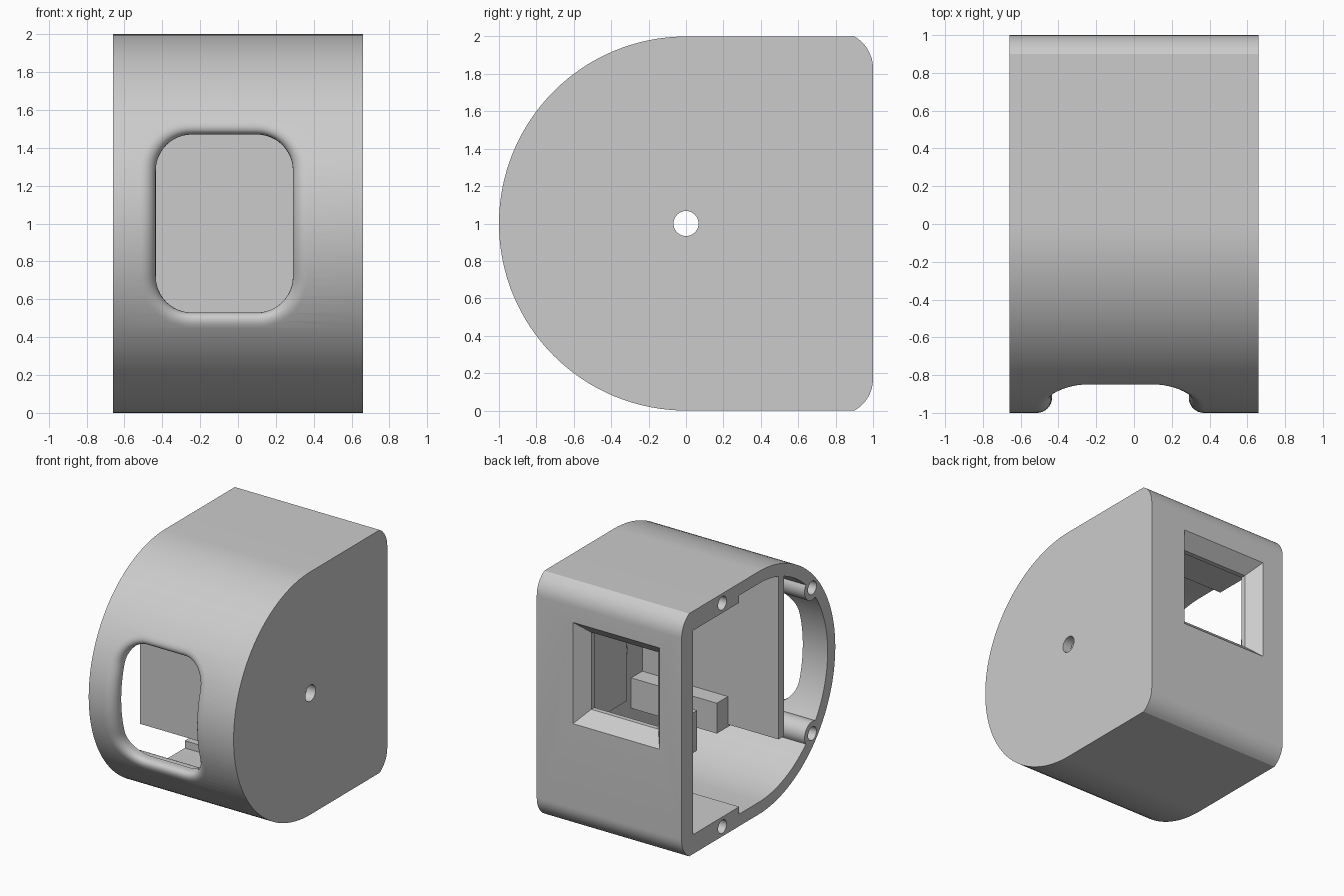
import bpy, bmesh
from math import sin, cos, pi, sqrt

cube = bpy.data.objects.get("Cube")
if cube:
    bpy.data.objects.remove(cube, do_unlink=True)

grey = bpy.data.materials.new("plain_grey")
grey.use_nodes = True
COLOUR = (0.6, 0.6, 0.6, 1)
grey.diffuse_color = COLOUR
grey.node_tree.nodes["Principled BSDF"].inputs["Base Color"].default_value = COLOUR


def loft(name, loops):
    """Solid skinned through matching closed loops, capped at both ends."""
    bm = bmesh.new()
    rings = [[bm.verts.new(p) for p in loop] for loop in loops]
    n = len(rings[0])
    for a, b in zip(rings, rings[1:]):
        for i in range(n):
            j = (i + 1) % n
            bm.faces.new((a[i], a[j], b[j], b[i]))
    bm.faces.new(rings[0][::-1])
    bm.faces.new(rings[-1])
    bmesh.ops.recalc_face_normals(bm, faces=bm.faces)
    mesh = bpy.data.meshes.new(name)
    bm.to_mesh(mesh)
    bm.free()
    mesh.materials.append(grey)
    obj = bpy.data.objects.new(name, mesh)
    bpy.context.collection.objects.link(obj)
    return obj


def prism(name, profile, x0, x1):
    return loft(name, [[(x, y, z) for y, z in profile] for x in (x0, x1)])


def box(name, x0, x1, y0, y1, z0, z1):
    return prism(name, [(y0, z0), (y1, z0), (y1, z1), (y0, z1)], x0, x1)


def rod(name, y, z, r, x0, x1):
    ring = [(y + r * cos(i * pi / 16), z + r * sin(i * pi / 16)) for i in range(32)]
    return prism(name, ring, x0, x1)


def subtract(target, cutter):
    """Cut one solid from another, then discard the cutter."""
    mod = target.modifiers.new("cut", "BOOLEAN")
    mod.operation = "DIFFERENCE"
    mod.solver = "EXACT"
    mod.object = cutter
    bpy.context.view_layer.objects.active = target
    bpy.ops.object.modifier_apply(modifier=mod.name)
    bpy.data.objects.remove(cutter, do_unlink=True)


def half_round(r, n=64):
    """Half circle bulging to the front, listed top to bottom."""
    return [(-r * sin(i * pi / n), 1 + r * cos(i * pi / n)) for i in range(n + 1)]


def window_loop(offset):
    """Rounded rectangle in x, z with subdivided sides."""
    cx, hw, hh, r = -0.072, 0.362, 0.47, 0.19
    pts = []
    for k, (sx, sz) in enumerate(((1, 1), (-1, 1), (-1, -1), (1, -1))):
        for i in range(13):
            a = k * pi / 2 + i * pi / 24
            pts.append((cx + sx * (hw - r) + (r + offset) * cos(a),
                        1 + sz * (hh - r) + (r + offset) * sin(a)))
    out = []
    for i, p in enumerate(pts):
        q = pts[(i + 1) % len(pts)]
        steps = 12 if i % 13 == 12 else 1
        out += [(p[0] + (q[0] - p[0]) * s / steps,
                 p[1] + (q[1] - p[1]) * s / steps) for s in range(steps)]
    return out


# Outer body: round front, flat top and bottom, eased back corners
arc = [(0.805 + 0.195 * cos(i * 0.132), 0.17 - 0.195 * sin(i * 0.132)) for i in range(9)]
body = half_round(1) + arc[::-1] + [(y, 2 - z) for y, z in arc]
housing = prism("housing", body, -0.66, 0.66)

# Cavity, open on one side, with the inner fittings left standing
hollow = prism("hollow", half_round(0.9) + [(0.85, 0.1), (0.85, 1.9)], -0.75, 0.58)
fittings = [
    box("partition", -0.8, 0.7, -0.33, -0.26, 0.52, 2.1),
    box("crossbeam", -0.2, 0.7, -0.29, -0.115, 0.5, 0.75),
    box("window_rib", 0.25, 0.31, 0.42, 0.95, 0.85, 2.1),
    box("catch", -0.62, -0.46, 0.74, 0.95, 0.8, 1.13),
    box("top_boss", -0.8, 0.7, 0.25, 0.95, 1.84, 2.1),
    box("bottom_boss", -0.8, 0.7, 0.25, 0.95, -0.1, 0.16),
    rod("upper_front_boss", -0.7, 1.6, 0.1, -0.8, 0.7),
    rod("lower_front_boss", -0.7, 0.4, 0.1, -0.8, 0.7),
]
for part in fittings:
    subtract(hollow, part)
subtract(housing, hollow)

# Front window with a rounded lip following the curved face
LIP = 0.08
lip_loops = [[(x, -0.5, z) for x, z in window_loop(0)]]
for i in range(9):
    t = i * pi / 16
    depth = LIP * (1 - sin(t))
    lip_loops.append([(x, depth - sqrt(1 - (z - 1) ** 2), z)
                      for x, z in window_loop(LIP * (1 - cos(t)))])
lip_loops.append([(x, -1.2, z) for x, z in window_loop(LIP)])
subtract(housing, loft("front_window", lip_loops))

# Back window with flared sides
flare = []
for y, grow in ((0.7, 0), (0.89, 0), (1, 0.1), (1.1, 0.1)):
    w, h = 0.305 + 0.9 * grow, 0.317 + grow
    flare.append([(-0.065 + sx * w, y, 1.283 + sz * h)
                  for sx, sz in ((-1, -1), (1, -1), (1, 1), (-1, 1))])
subtract(housing, loft("back_window", flare))

# Shaft hole in the closed side and screw holes in the open rim
subtract(housing, rod("shaft_hole", 0, 1, 0.067, 0.4, 0.8))
for y, dz in ((0.47, 0.92), (-0.7, 0.6)):
    for side in (-1, 1):
        subtract(housing, rod("screw_hole", y, 1 + side * dz, 0.055, -0.8, -0.3))

# Smooth curves, sharp edges
bpy.ops.object.select_all(action="DESELECT")
housing.select_set(True)
bpy.context.view_layer.objects.active = housing
bpy.ops.object.shade_smooth_by_angle(angle=0.5)
